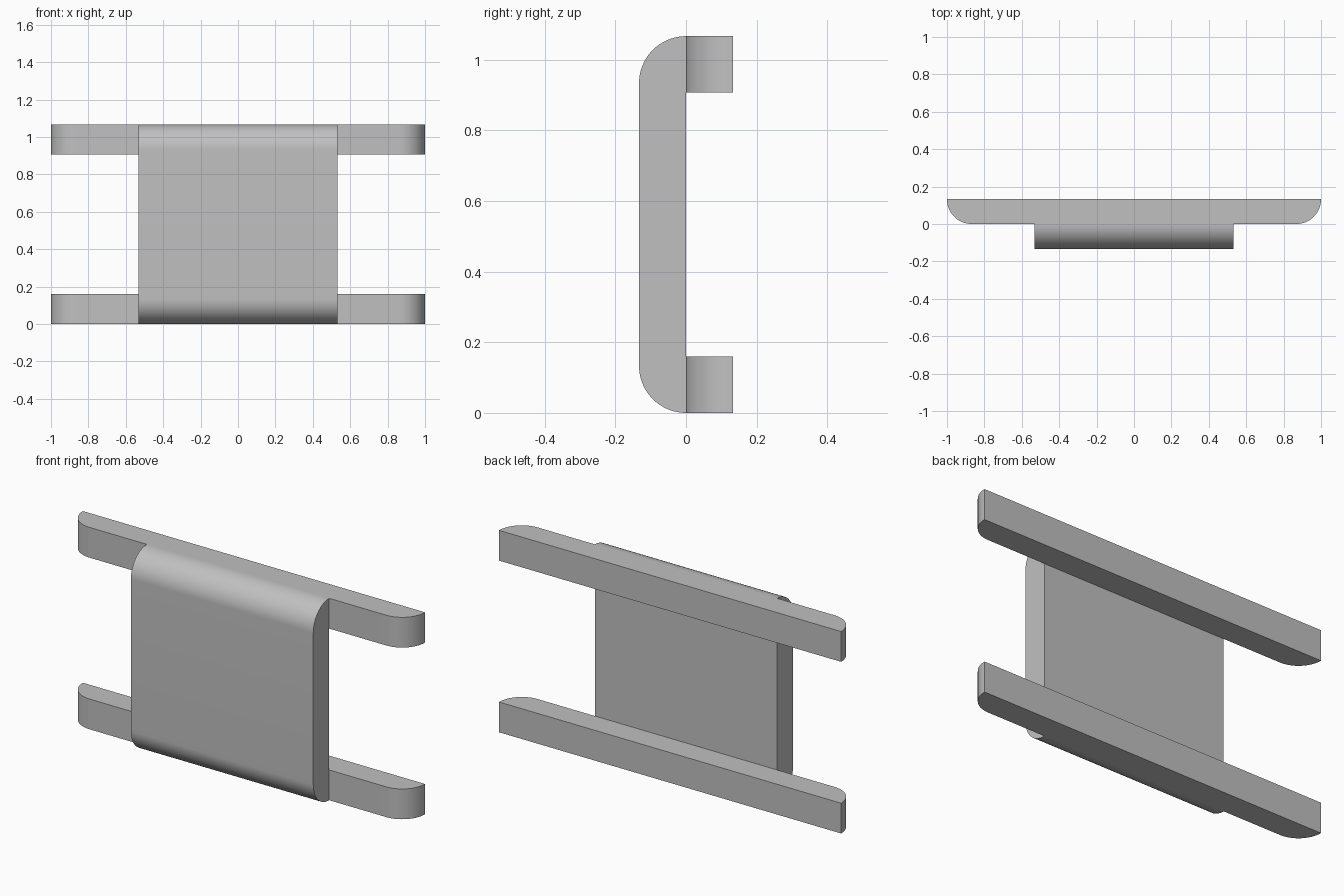
import bpy
import math

cube = bpy.data.objects.get("Cube")
if cube:
    bpy.data.objects.remove(cube, do_unlink=True)

DEPTH = 0.133          # thickness of both layers, also the corner radius
HEIGHT = 1.067
RAIL_HEIGHT = 0.16
PANEL_HALF = 0.533

grey = bpy.data.materials.new("plain grey")
grey.use_nodes = True
colour = (0.53, 0.53, 0.53, 1)
grey.diffuse_color = colour
grey.node_tree.nodes["Principled BSDF"].inputs["Base Color"].default_value = colour


def rounded_profile(half, back, steps=24):
    """Bar outline (across, depth) with a flat back and two rounded front corners."""
    points = [(half, back), (-half, back)]
    for side in (-1, 1):
        for i in range(steps + 1):
            a = math.pi / 2 * i / steps
            if side > 0:
                a = math.pi / 2 - a
            points.append((side * (half - DEPTH + DEPTH * math.cos(a)),
                           back - DEPTH * math.sin(a)))
    # the arcs begin and end on the back corners
    return points[2:]


def extrude(name, ring_a, ring_b):
    """Solid between two matching outlines."""
    n = len(ring_a)
    faces = [tuple(reversed(range(n))), tuple(range(n, 2 * n))]
    faces += [(i, (i + 1) % n, n + (i + 1) % n, n + i) for i in range(n)]
    mesh = bpy.data.meshes.new(name)
    mesh.from_pydata(ring_a + ring_b, [], faces)
    mesh.materials.append(grey)
    obj = bpy.data.objects.new(name, mesh)
    bpy.context.collection.objects.link(obj)
    bpy.ops.object.select_all(action="DESELECT")
    obj.select_set(True)
    bpy.context.view_layer.objects.active = obj
    bpy.ops.object.mode_set(mode="EDIT")
    bpy.ops.mesh.select_all(action="SELECT")
    bpy.ops.mesh.normals_make_consistent(inside=False)
    bpy.ops.object.mode_set(mode="OBJECT")
    bpy.ops.object.shade_smooth_by_angle(angle=math.radians(30))
    return obj


# Two horizontal rails, rounded at their front ends
outline = rounded_profile(1.0, DEPTH)
for name, z in (("lower_rail", 0), ("upper_rail", HEIGHT - RAIL_HEIGHT)):
    extrude(name, [(x, y, z) for x, y in outline],
            [(x, y, z + RAIL_HEIGHT) for x, y in outline])

# Front panel, rounded along its top and bottom front edges
outline = rounded_profile(HEIGHT / 2, 0)
extrude("front_panel", [(-PANEL_HALF, y, h + HEIGHT / 2) for h, y in outline],
        [(PANEL_HALF, y, h + HEIGHT / 2) for h, y in outline])
